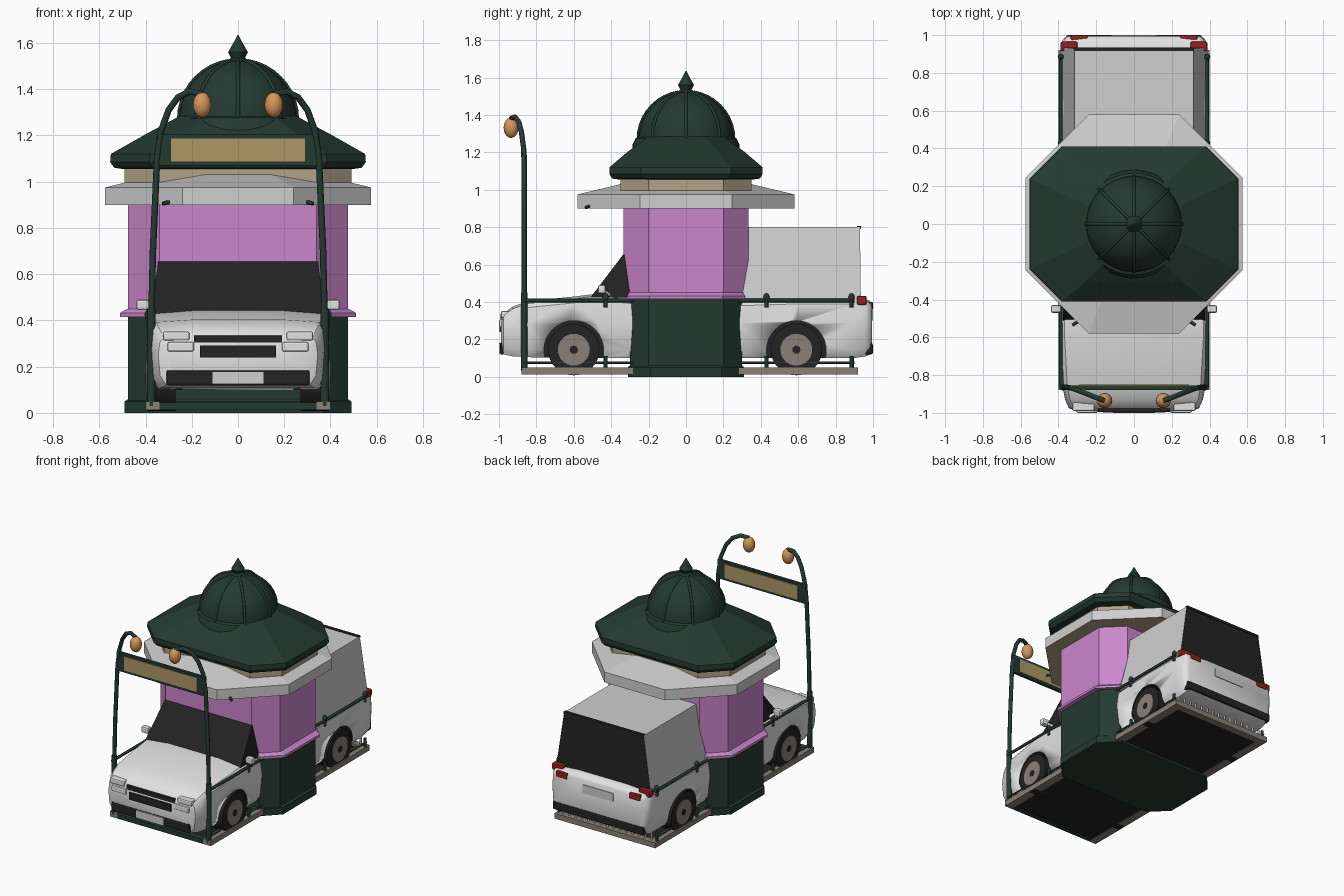
import bpy, bmesh
from math import sin, cos, pi
from mathutils import Vector

if "Cube" in bpy.data.objects:
    bpy.data.objects.remove(bpy.data.objects["Cube"])


def colour(name, r, g, b):
    m = bpy.data.materials.new(name)
    m.use_nodes = True
    m.diffuse_color = (r, g, b, 1)
    m.node_tree.nodes["Principled BSDF"].inputs["Base Color"].default_value = (r, g, b, 1)
    return m


green = colour("dark green", .018, .042, .031)
pink = colour("orchid pink", .6, .24, .6)
white = colour("paint white", .76, .76, .76)
grey = colour("panel grey", .62, .62, .62)
beige = colour("beige", .45, .37, .25)
amber = colour("lamp amber", .66, .31, .1)
gold = colour("sign gold", .42, .31, .13)
black = colour("rubber black", .018, .017, .017)
red = colour("tail red", .3, .015, .015)
stone = colour("stone", .25, .22, .185)


def finish(name, bm, *mats, smooth=False):
    bmesh.ops.recalc_face_normals(bm, faces=bm.faces)
    mesh = bpy.data.meshes.new(name)
    bm.to_mesh(mesh)
    bm.free()
    ob = bpy.data.objects.new(name, mesh)
    bpy.context.collection.objects.link(ob)
    for m in mats:
        mesh.materials.append(m)
    if smooth:
        select(ob)
        bpy.ops.object.shade_smooth_by_angle(angle=.6)
    return ob


def select(ob):
    bpy.ops.object.select_all(action='DESELECT')
    ob.select_set(True)
    bpy.context.view_layer.objects.active = ob


def loft(name, rings, *mats, smooth=False, rule=None):
    """Closed skin through rings of equal point count."""
    bm = bmesh.new()
    loops = [[bm.verts.new(p) for p in ring] for ring in rings]
    for a, b in zip(loops, loops[1:]):
        for i in range(len(a)):
            j = (i + 1) % len(a)
            bm.faces.new((a[i], a[j], b[j], b[i]))
    bm.faces.new(loops[0])
    bm.faces.new(loops[-1])
    bmesh.ops.recalc_face_normals(bm, faces=bm.faces)
    if rule:
        for f in bm.faces:
            f.material_index = rule(f)
    return finish(name, bm, *mats, smooth=smooth)


def octagon(hx, hy, cut, z):
    quarter = [(hx, hy - cut), (hx - cut, hy)]
    pts = quarter + [(-x, y) for x, y in quarter[::-1]]
    pts += [(-x, -y) for x, y in pts]
    return [(x, y, z) for x, y in pts]


def stack(name, levels, *mats, rule=None):
    return loft(name, [octagon(*l) for l in levels], *mats, rule=rule)


def lathe(name, profile, mat, n=32):
    rings = [[(r * cos(2 * pi * i / n), r * sin(2 * pi * i / n), z) for i in range(n)]
             for r, z in profile]
    return loft(name, rings, mat, smooth=True)


def box(name, x, y, z, mat, bevel=0):
    bm = bmesh.new()
    bmesh.ops.create_cube(bm, size=1)
    for v in bm.verts:
        v.co = [lo + (c + .5) * (hi - lo) for c, (lo, hi) in zip(v.co, (x, y, z))]
    if bevel:
        bmesh.ops.bevel(bm, geom=bm.edges[:], offset=bevel, segments=2, profile=.5, affect='EDGES')
    return finish(name, bm, mat)


def span(s, a, b):
    return tuple(sorted((s * a, s * b)))


def tube(name, pts, radius, mat):
    cu = bpy.data.curves.new(name, 'CURVE')
    cu.dimensions = '3D'
    cu.bevel_depth, cu.bevel_resolution, cu.use_fill_caps = radius, 2, True
    sp = cu.splines.new('POLY')
    sp.points.add(len(pts) - 1)
    for p, co in zip(sp.points, pts):
        p.co = (*co, 1)
    cu.materials.append(mat)
    ob = bpy.data.objects.new(name, cu)
    bpy.context.collection.objects.link(ob)
    select(ob)
    bpy.ops.object.convert(target='MESH')


def ball(name, centre, rx, rz, mat):
    bm = bmesh.new()
    bmesh.ops.create_uvsphere(bm, u_segments=16, v_segments=10, radius=1)
    for v in bm.verts:
        v.co = Vector(centre) + Vector((v.co.x * rx, v.co.y * rx, v.co.z * rz))
    finish(name, bm, mat, smooth=True)


def disc(name, r, x0, x1, y, z, *mats, index=0, n=32):
    ring = [(y + r * cos(2 * pi * i / n), z + r * sin(2 * pi * i / n)) for i in range(n)]
    return loft(name, [[(x, a, b) for a, b in ring] for x in (x0, x1)], *mats,
                smooth=True, rule=lambda f: index)


# Kiosk
stack("kiosk_plinth", [(.49, .31, .12, 0), (.49, .31, .12, .05), (.475, .3, .11, .06)], green)
stack("kiosk_base", [(.475, .3, .1, .04), (.475, .3, .1, .42)], green)
stack("kiosk_sill", [(.51, .315, .12, .415), (.51, .315, .12, .432), (.48, .305, .11, .45)], pink)
stack("kiosk_walls", [(.475, .3, .1, .43), (.475, .335, .135, .63), (.475, .335, .135, .92)], pink)
stack("awning", [(.575, .58, .335, .9), (.575, .58, .335, .975), (.3, .3, .175, 1.042)],
      grey, beige, rule=lambda f: int(f.normal.z < -.9))
stack("cornice", [(.49, .35, .15, .98), (.49, .35, .15, 1.07)], beige)
stack("roof", [(.5, .36, .15, 1.055), (.535, .395, .165, 1.06), (.553, .41, .17, 1.085),
               (.55, .41, .17, 1.12), (.4, .31, .14, 1.205), (.25, .2, .1, 1.285)], green)

# Dome, its ribs and finial
R, Z0 = .255, 1.27
arc = [(R * cos(t * pi / 20), Z0 + R * sin(t * pi / 20)) for t in range(10)]
lathe("dome_collar", [(.29, 1.18), (.285, 1.245), (.27, 1.275), (.25, 1.285)], green)
lathe("dome", arc + [(.01, Z0 + R)], green)
for k in range(8):
    a = k * pi / 4
    tube("dome_rib", [(r * cos(a), r * sin(a), z) for r, z in arc], .009, green)
lathe("finial", [(.05, 1.5), (.045, 1.525), (.03, 1.535), (.043, 1.56), (.02, 1.6), (.002, 1.635)], green, 16)


# Vehicle body, front and rear halves
def section(y, w, zb, zt):
    half = [(.9 * w, zb), (.975 * w, zb + .04), (w, zb + .6 * (zt - zb)), (.98 * w, zt - .03),
            (.93 * w, zt - .008), (.5 * w, zt + .004)]
    return [(x, y, z) for x, z in half] + [(-x, y, z) for x, z in half[::-1]]


def body(name, sections, axle):
    ob = loft(name, [section(*s) for s in sections], white, black, smooth=True)
    for s in (-1, 1):
        cutter = disc("arch_cutter", .16, s * .24, s * .5, axle, .14, white, black, index=1)
        cutter.hide_render = True
        select(ob)
        mod = ob.modifiers.new("arch", 'BOOLEAN')
        mod.operation, mod.object, mod.solver = 'DIFFERENCE', cutter, 'EXACT'
        bpy.ops.object.modifier_apply(modifier=mod.name)
        bpy.data.objects.remove(cutter)
        disc("tyre", .137, s * .27, s * .392, axle, .145, black)
        disc("wheel_hub", .085, s * .3, s * .397, axle, .145, stone)
        disc("hub_cap", .022, s * .3, s * .4, axle, .145, black, n=12)


body("front_body", [(-.99, .3, .15, .305), (-.975, .345, .12, .335), (-.93, .365, .11, .37),
                    (-.85, .38, .105, .4), (-.6, .395, .1, .425), (-.48, .395, .1, .44),
                    (-.28, .39, .1, .42)], -.6)
body("rear_body", [(.28, .39, .1, .41), (.6, .395, .1, .42), (.9, .39, .1, .42),
                   (.96, .385, .11, .415), (.985, .37, .12, .4), (.995, .35, .14, .385)], .59)


def quad(w, y0, y1, z):
    return [(-w, y0, z), (w, y0, z), (w, y1, z), (-w, y1, z)]


loft("windscreen", [quad(.378, -.51, -.28, .425), quad(.345, -.335, -.28, .655)], black)
loft("cargo_box", [quad(.375, .3, .935, .4), quad(.315, .3, .93, .8)], grey, black,
     rule=lambda f: int(f.normal.y > .9))
box("box_rear_trim", (-.315, .315), (.915, .935), (.79, .807), black)

# Nose and tail details
box("upper_grille", (-.19, .19), (-.993, -.93), (.305, .335), black)
box("lower_grille", (-.165, .165), (-.998, -.93), (.24, .292), black)
box("front_bumper", (-.31, .31), (-.995, -.93), (.118, .185), black, .01)
box("front_plate", (-.11, .11), (-1, -.99), (.125, .18), grey)
box("rear_bumper", (-.36, .36), (.93, 1), (.12, .18), black, .01)
box("rear_plate", (-.12, .12), (.99, 1), (.3, .36), grey)
for s in (-1, 1):
    box("upper_headlight", span(s, .21, .325), (-.99, -.9), (.314, .352), white, .008)
    box("lower_headlight", span(s, .19, .305), (-1, -.92), (.265, .306), white, .008)
    box("inner_tail_light", span(s, .245, .335), (.95, 1), (.36, .4), red, .006)
    box("outer_tail_light", span(s, .3, .388), (.915, .965), (.385, .432), red, .006)
    box("wing_mirror", span(s, .385, .44), (-.47, -.43), (.445, .49), white, .01)
    tube("mirror_arm", [(s * .36, -.4, .43), (s * .4, -.44, .46)], .01, white)
    tube("awning_bracket", [(s * .24, -.48, .925), (s * .325, -.535, .905)], .009, green)

# Platform
for s in (-1, 1):
    box("platform_side", span(s, .34, .4), (-.88, .92), (.012, .05), stone)
box("platform_rear", (-.4, .4), (.87, .92), (.012, .05), stone)
box("platform_front", (-.34, .34), (-.88, -.84), (.012, .045), green)
box("platform_deck", (-.35, .35), (-.85, .9), (.015, .035), black)

# Railings, lamp posts and sign
for s in (-1, 1):
    x = s * .388
    for y0, y1 in ((-.87, -.28), (.28, .9)):
        tube("top_rail", [(x, y0, .408), (x, y1, .408)], .01, green)
        tube("lower_rail", [(x, y0, .075), (x, y1, .075)], .006, green)
    for y in (-.43, .43, .885):
        tube("rail_post", [(x, y, .03), (x, y, .11)], .01, green)
        tube("rail_post_top", [(x, y, .37), (x, y, .42)], .01, green)
        ball("post_ball", (x, y, .425), .016, .022, green)
    tube("post_foot", [(s * .375, -.865, .03), (s * .375, -.865, .45)], .018, green)
    tube("lamp_post", [(s * .375, -.865, .4), (s * .368, -.865, .7), (s * .35, -.865, 1.1),
                       (s * .333, -.868, 1.22), (s * .3, -.88, 1.31), (s * .26, -.895, 1.365),
                       (s * .21, -.915, 1.39), (s * .155, -.935, 1.38)], .014, green)
    ball("lamp", (s * .155, -.935, 1.332), .04, .055, amber)
for i in range(15):
    x = -.35 + i * .05
    tube("rear_baluster", [(x, .89, .04), (x, .89, .1)], .007, grey)
box("sign_frame", (-.35, .35), (-.875, -.855), (1.07, 1.205), green)
box("sign_panel", (-.29, .29), (-.879, -.851), (1.087, 1.187), gold)
